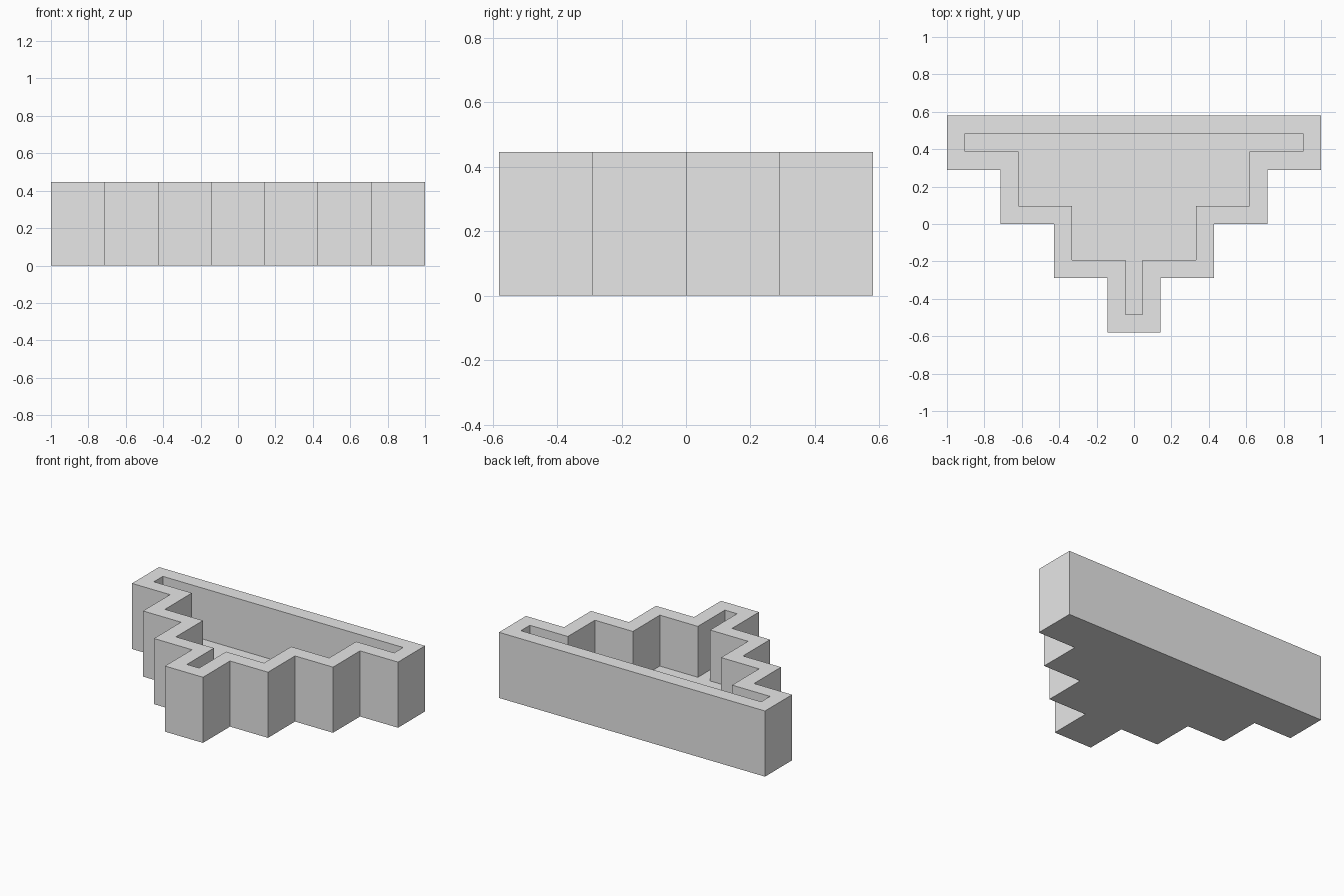
import bpy
import bmesh

# Remove the default cube
cube = bpy.data.objects.get("Cube")
if cube:
    bpy.data.objects.remove(cube, do_unlink=True)

STEPS = 4
RUN, RISE = 2 / 7, 0.29     # width and depth of one step
HEIGHT = 0.446
WALL = 0.097                # rim width
FLOOR = 0.1                 # floor thickness

grey = bpy.data.materials.new("light_grey")
grey.use_nodes = True
grey.diffuse_color = (0.8, 0.8, 0.8, 1)
grey.node_tree.nodes["Principled BSDF"].inputs["Base Color"].default_value = (0.8, 0.8, 0.8, 1)


def stepped_outline(inset):
    """Stepped triangle seen from above, shrunk evenly by the inset."""
    half = []
    y_back = STEPS * RISE / 2 - inset
    for i in range(STEPS):
        x = 1 - i * RUN - inset
        y_front = STEPS * RISE / 2 - (i + 1) * RISE + inset
        half += [(x, y_back), (x, y_front)]
        y_back = y_front
    return half + [(-x, y) for x, y in reversed(half)]


# Stepped planter: outer and inner walls, rim, floor and underside
bm = bmesh.new()


def ring(inset, z):
    return [bm.verts.new((x, y, z)) for x, y in stepped_outline(inset)]


rings = [ring(0, 0), ring(0, HEIGHT), ring(WALL, HEIGHT), ring(WALL, FLOOR)]
for lower, upper in zip(rings, rings[1:]):
    for i in range(len(lower)):
        j = (i + 1) % len(lower)
        bm.faces.new((lower[i], lower[j], upper[j], upper[i]))
bm.faces.new(rings[0])
bm.faces.new(rings[-1])
bmesh.ops.recalc_face_normals(bm, faces=bm.faces)

mesh = bpy.data.meshes.new("stepped_planter")
bm.to_mesh(mesh)
bm.free()
mesh.materials.append(grey)
planter = bpy.data.objects.new("stepped_planter", mesh)
bpy.context.collection.objects.link(planter)
